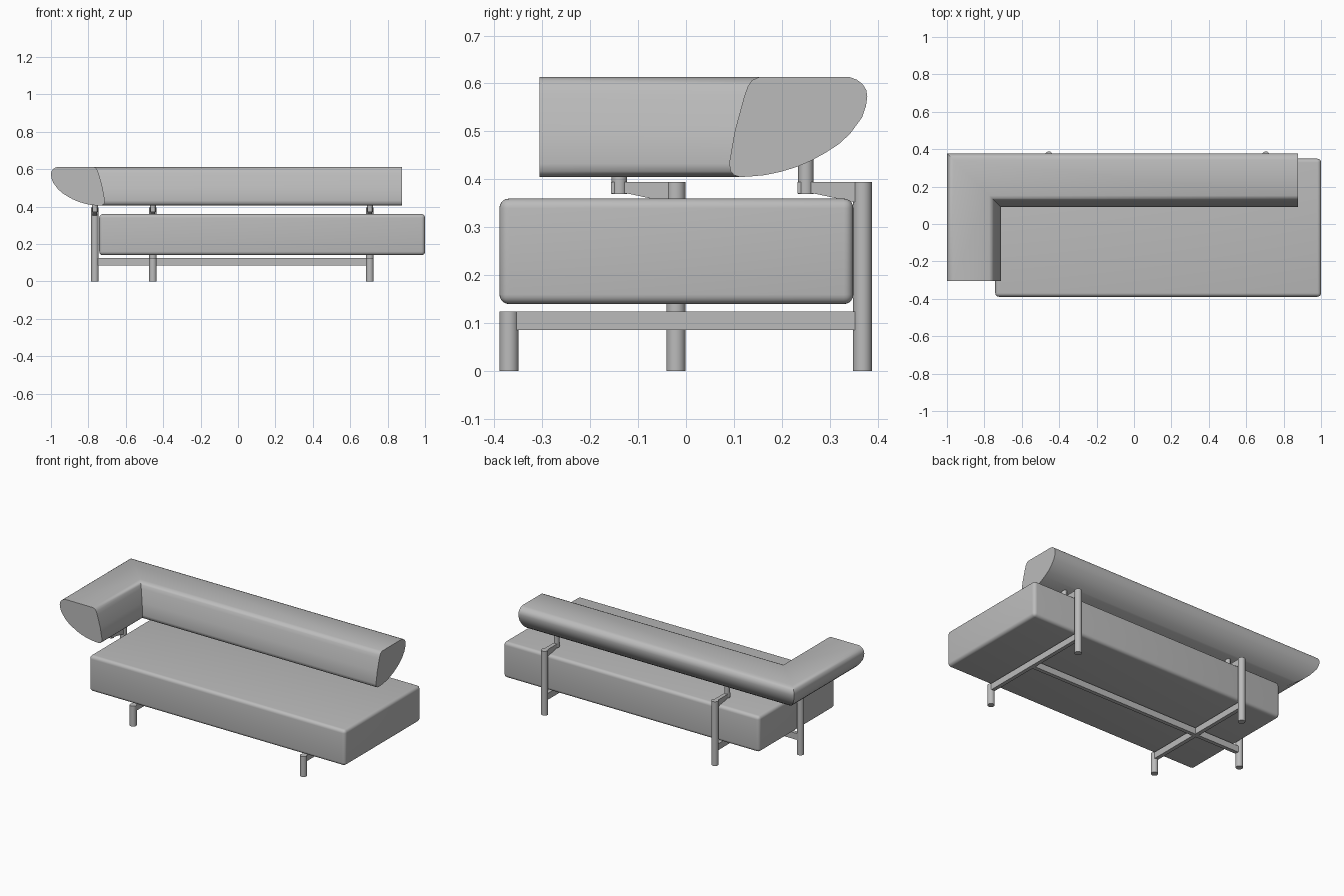
import bpy
import bmesh
import math
from mathutils import Vector

cube = bpy.data.objects.get("Cube")
if cube:
    bpy.data.objects.remove(cube, do_unlink=True)

grey = bpy.data.materials.new("plain grey")
grey.use_nodes = True
COLOR = (0.5, 0.5, 0.5, 1)
grey.diffuse_color = COLOR
grey.node_tree.nodes["Principled BSDF"].inputs["Base Color"].default_value = COLOR


def finish(name, bm, angle=35):
    bmesh.ops.recalc_face_normals(bm, faces=bm.faces)
    mesh = bpy.data.meshes.new(name)
    bm.to_mesh(mesh)
    bm.free()
    obj = bpy.data.objects.new(name, mesh)
    bpy.context.collection.objects.link(obj)
    mesh.materials.append(grey)
    bpy.ops.object.select_all(action="DESELECT")
    obj.select_set(True)
    bpy.context.view_layer.objects.active = obj
    bpy.ops.object.shade_smooth_by_angle(angle=math.radians(angle))
    return obj


def box(name, low, high, bevel=0):
    low, high = Vector(low), Vector(high)
    bm = bmesh.new()
    bmesh.ops.create_cube(bm, size=1)
    for v in bm.verts:
        v.co = (low + high) / 2 + v.co * (high - low)
    if bevel:
        bmesh.ops.bevel(bm, geom=bm.edges[:], offset=bevel, segments=5,
                        profile=0.5, affect="EDGES")
    return finish(name, bm)


def post(name, x, y, bottom, top, radius=0.02):
    bm = bmesh.new()
    bmesh.ops.create_cone(bm, cap_ends=True, segments=32, radius1=radius,
                          radius2=radius, depth=top - bottom)
    bmesh.ops.translate(bm, verts=bm.verts, vec=(x, y, (top + bottom) / 2))
    return finish(name, bm)


def bracket(name, x, y):
    # Tapered arm running forward from a leg top, carrying a short post
    side = [(0, 0.395), (-0.135, 0.395), (-0.135, 0.371), (-0.103, 0.371), (0, 0.349)]
    bm = bmesh.new()
    face = bm.faces.new([bm.verts.new((x - 0.012, y + dy, z)) for dy, z in side])
    out = bmesh.ops.extrude_face_region(bm, geom=[face])
    bmesh.ops.translate(bm, vec=(0.024, 0, 0),
                        verts=[e for e in out["geom"] if isinstance(e, bmesh.types.BMVert)])
    finish(name, bm)
    post(name + "_post", x, y - 0.118, 0.37, 0.46, 0.016)


# Seat cushion
box("seat_cushion", (-0.742, -0.389, 0.14), (1.0, 0.349, 0.36), 0.02)

# Mitred bolster: (distance inward from the outer edge, height)
profile = [(0.226, 0.613), (0.036, 0.613), (0.022, 0.608), (0.009, 0.598),
           (0.002, 0.586), (0, 0.572), (0.003, 0.552), (0.011, 0.529),
           (0.036, 0.495), (0.06, 0.473), (0.088, 0.455), (0.117, 0.439),
           (0.147, 0.426), (0.18, 0.416), (0.213, 0.409), (0.245, 0.406),
           (0.266, 0.405), (0.278, 0.409), (0.285, 0.417), (0.288, 0.433),
           (0.276, 0.502), (0.256, 0.575), (0.249, 0.594), (0.24, 0.607)]
bm = bmesh.new()
rings = [[bm.verts.new((x, y, z)) for x, y, z in ring] for ring in (
    [(0.876, 0.378 - d, z) for d, z in profile],
    [(-1 + d, 0.378 - d, z) for d, z in profile],
    [(-1 + d, -0.305, z) for d, z in profile])]
for a, b in zip(rings, rings[1:]):
    for i in range(len(profile)):
        j = (i + 1) % len(profile)
        bm.faces.new((a[i], a[j], b[j], b[i]))
bm.faces.new(rings[0])
bm.faces.new(rings[-1])
finish("back_and_arm_bolster", bm)

# Frame: two leg pairs, each with a cross bar and back bracket
for side, x in (("right", -0.455), ("left", 0.705)):
    post(side + "_front_leg", x, -0.369, 0, 0.125)
    post(side + "_back_leg", x, 0.368, 0, 0.395)
    box(side + "_cross_bar", (x - 0.012, -0.369, 0.086), (x + 0.012, 0.368, 0.125))
    bracket(side + "_back_bracket", x, 0.368)

# Arm leg and the long bar joining it to the frame
post("arm_leg", -0.765, -0.021, 0, 0.395)
box("long_bar", (-0.765, -0.033, 0.086), (0.705, -0.009, 0.125))
bracket("arm_bracket", -0.765, -0.021)
